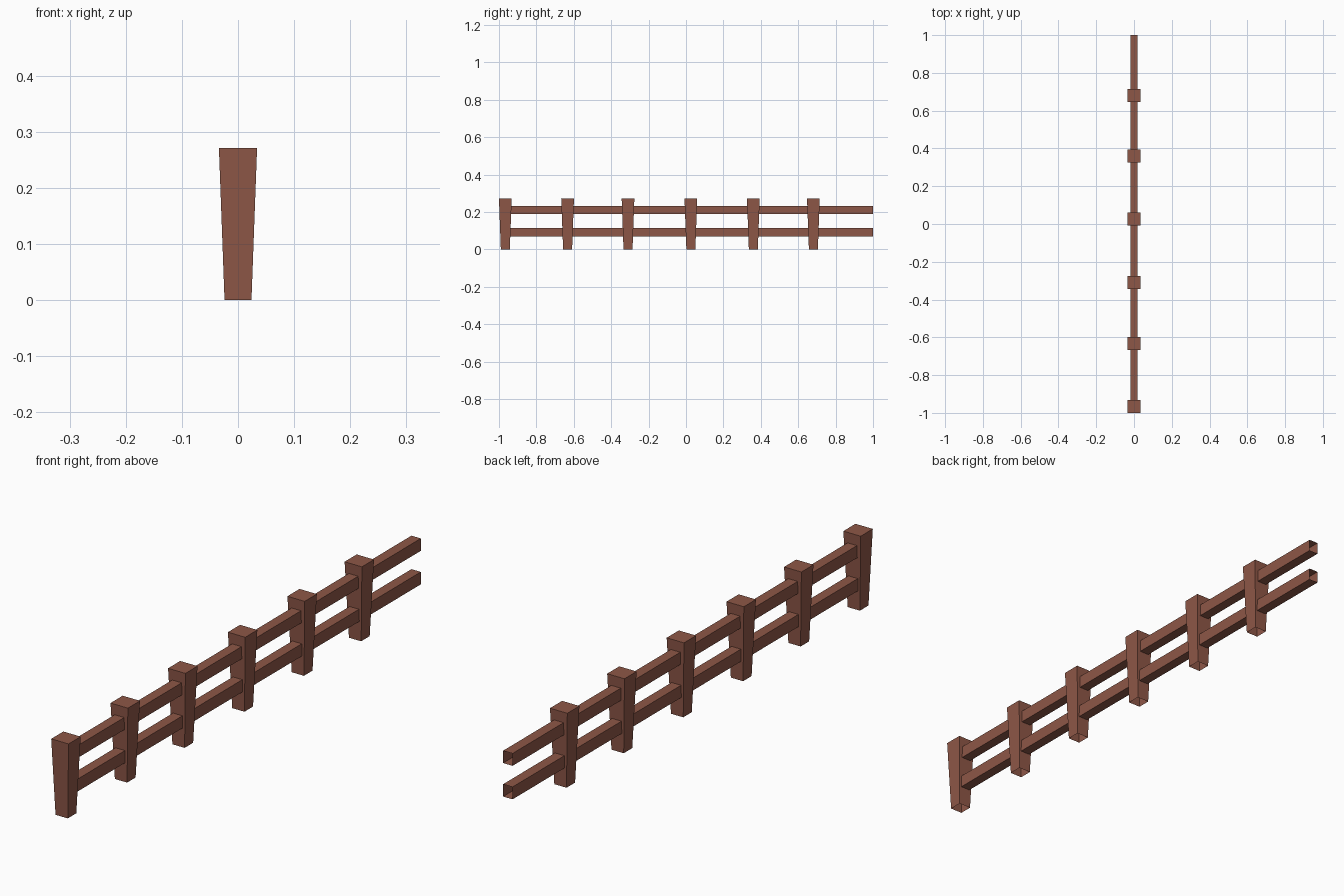
import bpy, bmesh
from mathutils import Matrix

if "Cube" in bpy.data.objects:
    bpy.data.objects.remove(bpy.data.objects["Cube"])

wood = bpy.data.materials.new("brown_wood")
wood.diffuse_color = (0.27, 0.095, 0.063, 1)
wood.use_nodes = True
wood.node_tree.nodes["Principled BSDF"].inputs["Base Color"].default_value = wood.diffuse_color


def add_object(name, bm, location):
    mesh = bpy.data.meshes.new(name)
    bm.to_mesh(mesh)
    bm.free()
    mesh.materials.append(wood)
    obj = bpy.data.objects.new(name, mesh)
    obj.location = location
    bpy.context.collection.objects.link(obj)


def open_box(size, is_open):
    """Centred box without the faces whose normal passes is_open."""
    bm = bmesh.new()
    bmesh.ops.create_cube(bm, size=1)
    bm.normal_update()
    gone = [f for f in bm.faces if is_open(f.normal)]
    bmesh.ops.delete(bm, geom=gone, context='FACES')
    bmesh.ops.transform(bm, matrix=Matrix.Diagonal((*size, 1)), verts=bm.verts)
    return bm


# Posts: wider at the top, open underneath
POST_H, POST_TOP, POST_FOOT = 0.271, 0.068, 0.048
for i, y in enumerate((-0.966, -0.633, -0.310, 0.026, 0.360, 0.681)):
    bm = open_box((POST_TOP, POST_TOP, POST_H), lambda n: n.z < -0.5)
    for v in bm.verts:
        if v.co.z < 0:
            v.co.x *= POST_FOOT / POST_TOP
            v.co.y *= POST_FOOT / POST_TOP
    add_object(f"post_{i + 1}", bm, (0, y, POST_H / 2))

# Rails: hollow, open ended, from inside the first post to the far end
RAIL_START, RAIL_END = -0.966, 1.0
for name, z in (("lower_rail", 0.092), ("upper_rail", 0.211)):
    bm = open_box((0.037, RAIL_END - RAIL_START, 0.044), lambda n: abs(n.y) > 0.5)
    add_object(name, bm, (0, (RAIL_START + RAIL_END) / 2, z))
